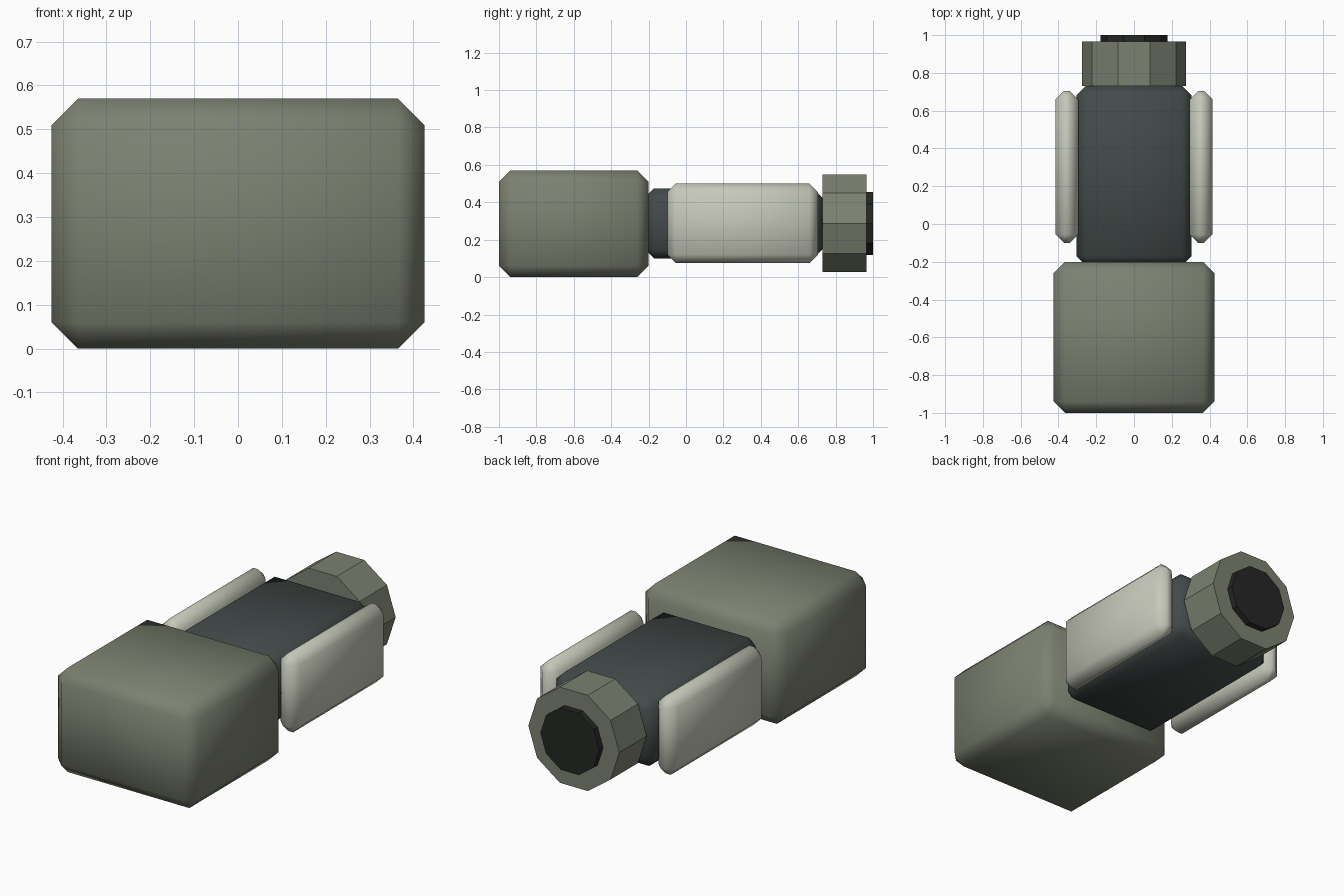
import bpy, bmesh, math
from mathutils import Matrix

if "Cube" in bpy.data.objects:
    bpy.data.objects.remove(bpy.data.objects["Cube"])


def material(name, rgb):
    m = bpy.data.materials.new(name)
    m.diffuse_color = (*rgb, 1)
    m.use_nodes = True
    m.node_tree.nodes["Principled BSDF"].inputs["Base Color"].default_value = m.diffuse_color
    return m


olive = material("olive", (0.20, 0.22, 0.165))
dark = material("dark_grey", (0.055, 0.068, 0.066))
pale = material("pale_grey", (0.56, 0.58, 0.49))
black = material("black", (0.018, 0.02, 0.018))


def finish(name, bm, mat):
    bmesh.ops.recalc_face_normals(bm, faces=bm.faces)
    mesh = bpy.data.meshes.new(name)
    bm.to_mesh(mesh)
    bm.free()
    mesh.materials.append(mat)
    obj = bpy.data.objects.new(name, mesh)
    bpy.context.collection.objects.link(obj)
    return obj


def chamfered_box(name, lo, hi, chamfer, mat):
    bm = bmesh.new()
    size = [b - a for a, b in zip(lo, hi)]
    mid = [(a + b) / 2 for a, b in zip(lo, hi)]
    bmesh.ops.create_cube(bm, size=1, matrix=Matrix.Translation(mid) @ Matrix.Diagonal((*size, 1)))
    bmesh.ops.bevel(bm, geom=bm.edges[:], offset=chamfer, segments=1,
                    affect='EDGES', clamp_overlap=True)
    for f in bm.faces:
        f.smooth = True
    return finish(name, bm, mat)


def decagon(name, radius, y0, y1, z, mat):
    bm = bmesh.new()
    # corners lie on the x axis, flats face up and down
    points = [(radius * math.cos(i * math.tau / 10), y0,
               z + radius * math.sin(i * math.tau / 10)) for i in range(10)]
    face = bm.faces.new([bm.verts.new(p) for p in points])
    ext = bmesh.ops.extrude_face_region(bm, geom=[face], use_keep_orig=True)
    verts = [g for g in ext["geom"] if isinstance(g, bmesh.types.BMVert)]
    bmesh.ops.translate(bm, verts=verts, vec=(0, y1 - y0, 0))
    return finish(name, bm, mat)


# Large front housing and the narrower core behind it
chamfered_box("front_housing", (-0.425, -1, 0), (0.425, -0.2, 0.57), 0.06, olive)
chamfered_box("core_body", (-0.305, -0.22, 0.10), (0.305, 0.73, 0.475), 0.05, dark)

# Side pads
for side, x in (("left", -0.355), ("right", 0.355)):
    chamfered_box(side + "_side_pad", (x - 0.06, -0.1, 0.075),
                  (x + 0.06, 0.705, 0.50), 0.045, pale)

# Rear collar and the dark nozzle inside it
decagon("rear_collar", 0.274, 0.73, 0.965, 0.2875, olive)
decagon("rear_nozzle", 0.177, 0.80, 1.0, 0.2875, black)
